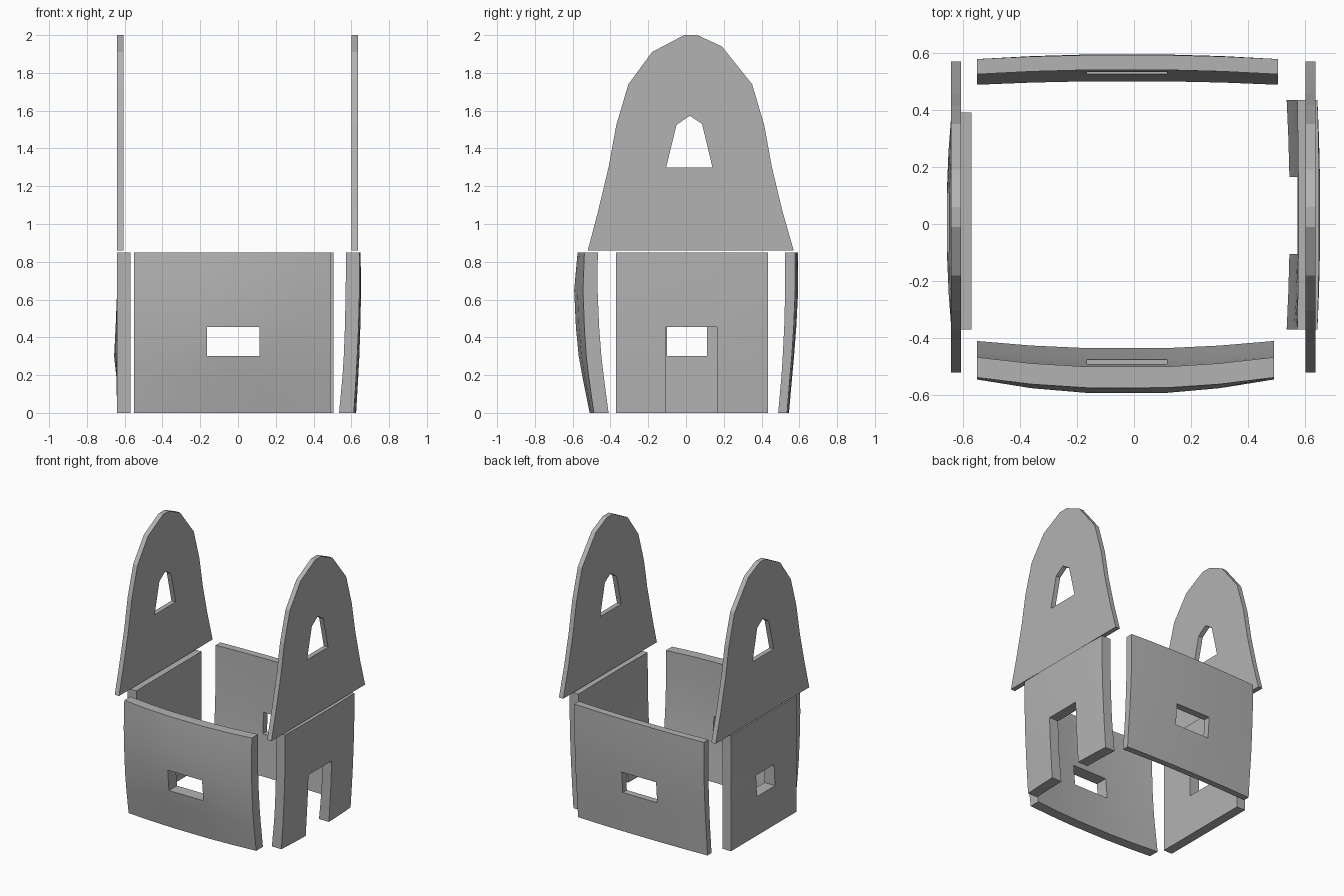
import bpy, bmesh
from mathutils import Matrix

cube = bpy.data.objects.get("Cube")
if cube:
    bpy.data.objects.remove(cube, do_unlink=True)

# Single plain stone colour
stone = bpy.data.materials.new("stone grey")
stone.use_nodes = True
GREY = (0.45, 0.45, 0.45, 1.0)
stone.diffuse_color = GREY
stone.node_tree.nodes["Principled BSDF"].inputs["Base Color"].default_value = GREY

HEIGHTS = (0.0, 0.19, 0.30, 0.455, 0.65, 0.85)


def add_object(name, data):
    obj = bpy.data.objects.new(name, data)
    bpy.context.scene.collection.objects.link(obj)
    data.materials.append(stone)
    bpy.ops.object.select_all(action='DESELECT')
    bpy.context.view_layer.objects.active = obj
    obj.select_set(True)
    return obj


def wall(name, along_x, stations, outer_end, outer_mid, inner_end, inner_mid, hole_rows):
    """Bowed slab: depth profiles at its ends and middle, with an opening in the middle column."""
    bm = bmesh.new()
    centre = (stations[0] + stations[-1]) / 2
    half = (stations[-1] - stations[0]) / 2
    layers = []
    for end, mid in ((outer_end, outer_mid), (inner_end, inner_mid)):
        grid = {}
        for i, u in enumerate(stations):
            bow = min(1.0, 1.08 * (1 - ((u - centre) / half) ** 2))
            for j, z in enumerate(HEIGHTS):
                d = end[j] + (mid[j] - end[j]) * bow
                grid[i, j] = bm.verts.new((u, d, z) if along_x else (d, u, z))
        layers.append(grid)
    cells = {(i, j) for i in range(len(stations) - 1) for j in range(len(HEIGHTS) - 1)
             if not (i == 2 and j in hole_rows)}
    for i, j in cells:
        ring = [(i, j), (i + 1, j), (i + 1, j + 1), (i, j + 1)]
        for grid in layers:
            bm.faces.new([grid[k] for k in ring])
        # Close every edge that has no neighbouring cell
        for n, (di, dj) in enumerate(((0, -1), (1, 0), (0, 1), (-1, 0))):
            if (i + di, j + dj) not in cells:
                a, b = ring[n], ring[(n + 1) % 4]
                bm.faces.new((layers[0][a], layers[0][b], layers[1][b], layers[1][a]))
    bmesh.ops.delete(bm, geom=[v for v in bm.verts if not v.link_faces], context='VERTS')
    bmesh.ops.recalc_face_normals(bm, faces=bm.faces)
    mesh = bpy.data.meshes.new(name)
    bm.to_mesh(mesh)
    bm.free()
    add_object(name, mesh)
    bpy.ops.object.shade_smooth_by_angle(angle=0.5)


WINDOW, DOOR = (2,), (0, 1, 2)

# Four bowed walls
wall("front_wall", True, (-0.55, -0.36, -0.165, 0.115, 0.30, 0.49),
     (-.488, -.515, -.528, -.538, -.545, -.538), (-.51, -.548, -.568, -.583, -.592, -.574),
     (-.41, -.435, -.448, -.46, -.468, -.467), (-.435, -.462, -.475, -.49, -.50, -.50), WINDOW)
wall("back_wall", True, (-0.55, -0.36, -0.165, 0.115, 0.31, 0.505),
     (.535, .55, .56, .57, .578, .578), (.545, .562, .572, .584, .594, .592),
     (.488, .505, .512, .52, .525, .525), (.50, .518, .525, .533, .538, .54), WINDOW)
wall("door_wall", False, (-0.37, -0.24, -0.105, 0.165, 0.30, 0.435),
     (.613, .625, .631, .638, .643, .643), (.626, .637, .643, .648, .652, .649),
     (.535, .553, .56, .566, .57, .572), (.545, .563, .57, .574, .576, .576), DOOR)
wall("window_wall", False, (-0.37, -0.25, -0.10, 0.11, 0.25, 0.39),
     (-.64,) * 6, (-.64, -.644, -.656, -.648, -.64, -.64),
     (-.57,) * 6, (-.57,) * 6, WINDOW)

# Two tall gable plates with a pointed opening
OUTLINE = ((-.52, .86), (-.465, 1.07), (-.41, 1.3), (-.37, 1.52), (-.305, 1.74), (-.18, 1.91),
           (-.01, 2), (.06, 2), (.19, 1.94), (.35, 1.74), (.415, 1.52), (.455, 1.3),
           (.51, 1.07), (.57, .86))
OPENING = ((-.105, 1.3), (-.05, 1.525), (.02, 1.573), (.085, 1.53), (.14, 1.3))

for name, x in (("door_side_gable", .619), ("window_side_gable", -.623)):
    curve = bpy.data.curves.new(name, 'CURVE')
    curve.dimensions = '2D'
    curve.fill_mode = 'BOTH'
    curve.extrude = 0.0175
    for points in (OUTLINE, OPENING):
        spline = curve.splines.new('POLY')
        spline.points.add(len(points) - 1)
        for p, (y, z) in zip(spline.points, points):
            p.co = (y, z, 0, 1)
        spline.use_cyclic_u = True
    obj = add_object(name, curve)
    # Stand the flat profile upright in the y-z plane
    obj.matrix_world = Matrix(((0, 0, 1, x), (1, 0, 0, 0), (0, 1, 0, 0), (0, 0, 0, 1)))
    bpy.ops.object.convert(target='MESH')
    bpy.ops.object.shade_flat()
